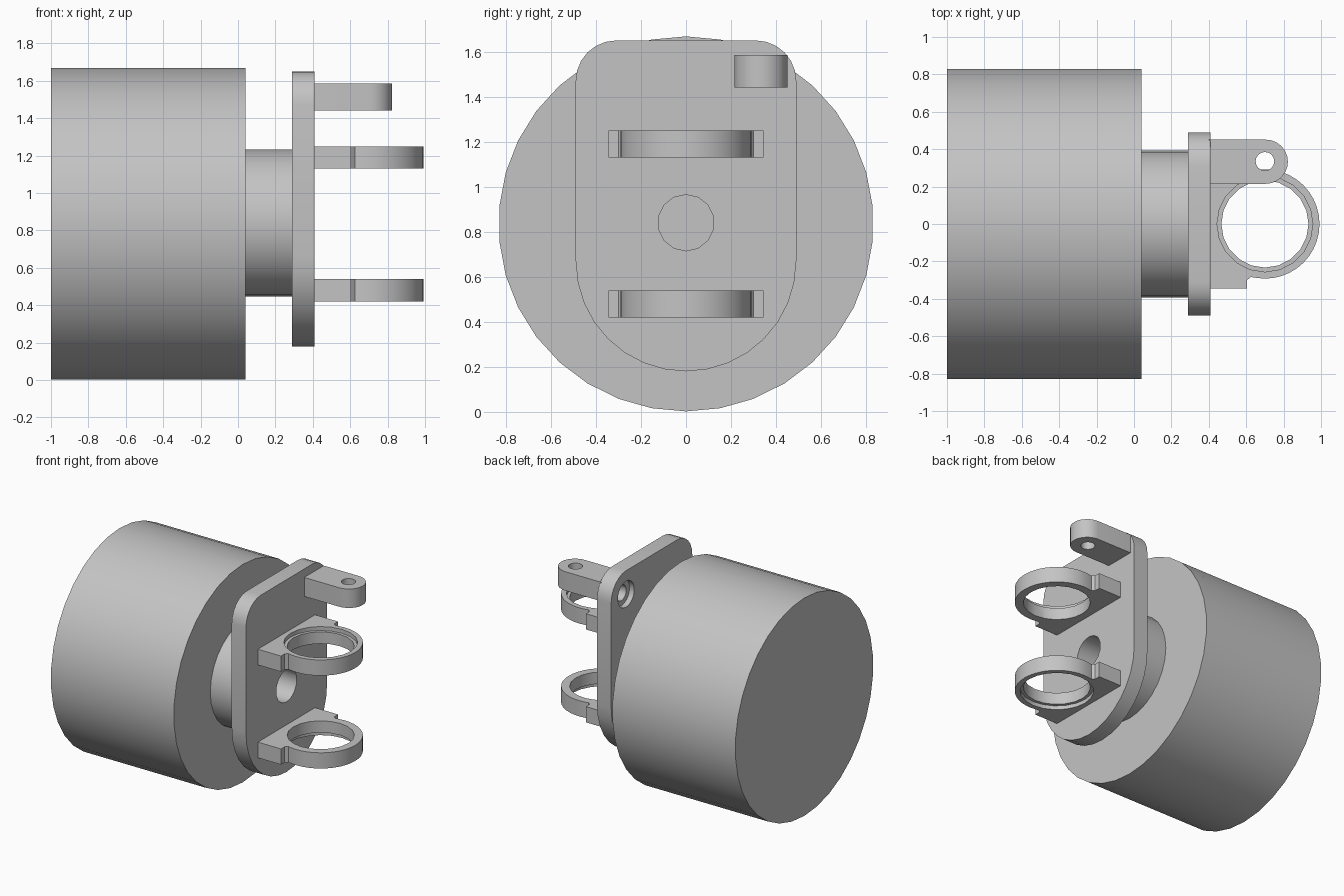
import bpy
import bmesh
from math import sin, cos, radians

cube = bpy.data.objects.get("Cube")
if cube:
    bpy.data.objects.remove(cube, do_unlink=True)

GREY = (0.55, 0.55, 0.55, 1.0)
grey = bpy.data.materials.new("plain grey")
grey.use_nodes = True
grey.diffuse_color = GREY
grey.node_tree.nodes["Principled BSDF"].inputs["Base Color"].default_value = GREY


def arc(cu, cv, r, start, end, steps):
    """Points along an arc, angles in degrees."""
    angles = [radians(start + (end - start) * i / steps) for i in range(steps + 1)]
    return [(cu + r * cos(a), cv + r * sin(a)) for a in angles]


def circle(cu, cv, r, sides):
    return arc(cu, cv, r, 90, 450, sides)[:-1]


def prism(name, outline, axis, low, high):
    """Extrude a flat outline along X (outline in y, z) or Z (outline in x, y)."""
    def place(u, v, w):
        return (w, u, v) if axis == "X" else (u, v, w)

    bm = bmesh.new()
    face = bm.faces.new([bm.verts.new(place(u, v, low)) for u, v in outline])
    new = bmesh.ops.extrude_face_region(bm, geom=[face])["geom"]
    verts = [e for e in new if isinstance(e, bmesh.types.BMVert)]
    bmesh.ops.translate(bm, verts=verts, vec=place(0, 0, high - low))
    bmesh.ops.recalc_face_normals(bm, faces=bm.faces)
    mesh = bpy.data.meshes.new(name)
    bm.to_mesh(mesh)
    bm.free()
    mesh.materials.append(grey)
    obj = bpy.data.objects.new(name, mesh)
    bpy.context.collection.objects.link(obj)
    return obj


def activate(obj):
    bpy.ops.object.select_all(action="DESELECT")
    obj.select_set(True)
    bpy.context.view_layer.objects.active = obj


def cut(obj, outline, axis, low, high):
    """Cut a prism-shaped hole and discard the cutter."""
    cutter = prism("cutter", outline, axis, low, high)
    cutter.hide_render = True
    mod = obj.modifiers.new("hole", "BOOLEAN")
    mod.operation = "DIFFERENCE"
    mod.solver = "EXACT"
    mod.object = cutter
    activate(obj)
    bpy.ops.object.modifier_apply(modifier=mod.name)
    bpy.data.objects.remove(cutter, do_unlink=True)


# Large drum and the neck joining it to the plate
drum = prism("drum", circle(0, 0.835, 0.833, 34), "X", -1.0, 0.04)
neck = prism("neck", circle(0, 0.84, 0.392, 28), "X", 0.03, 0.30)

# Mounting plate: round bottom, rounded top corners
plate_outline = (arc(0, 0.67, 0.49, 180, 360, 16)
                 + arc(0.31, 1.47, 0.18, 0, 90, 6)
                 + arc(-0.31, 1.47, 0.18, 90, 180, 6))
plate = prism("mounting_plate", plate_outline, "X", 0.29, 0.41)

# Central hole through plate and neck
for part in (plate, neck):
    cut(part, circle(0, 0.84, 0.125, 14), "X", 0.05, 0.5)

# Stepped blind recess on the back of the plate
cut(plate, circle(0.31, 1.47, 0.1, 18), "X", 0.2, 0.33)
cut(plate, circle(0.31, 1.47, 0.06, 16), "X", 0.2, 0.39)

# Two ring holders, each with a shallow step on its outer side
half = [(0.40, -0.345), (0.605, -0.345), (0.605, -0.30), (0.625, -0.283)]
holder_outline = (half + arc(0.70, 0, 0.292, -100, 100, 22)
                  + [(x, -y) for x, y in reversed(half)])
holders = []
for name, low, high, step in (("upper_ring_holder", 1.13, 1.25, 1.22),
                              ("lower_ring_holder", 0.42, 0.54, 0.35)):
    holder = prism(name, holder_outline, "Z", low, high)
    cut(holder, circle(0.70, 0, 0.233, 20), "Z", low - 0.1, high + 0.1)
    cut(holder, circle(0.70, 0, 0.256, 20), "Z", step, step + 0.1)
    holders.append(holder)

# Pierced arm with a rounded end
arm_outline = ([(0.40, 0.215)] + arc(0.705, 0.333, 0.118, -90, 90, 12)
               + [(0.40, 0.451)])
arm = prism("pierced_arm", arm_outline, "Z", 1.44, 1.585)
cut(arm, circle(0.70, 0.335, 0.05, 16), "Z", 1.3, 1.7)

# Smooth round walls, keep edges crisp
for obj in (drum, neck, plate, arm, *holders):
    activate(obj)
    bpy.ops.object.shade_smooth_by_angle(angle=radians(32))
